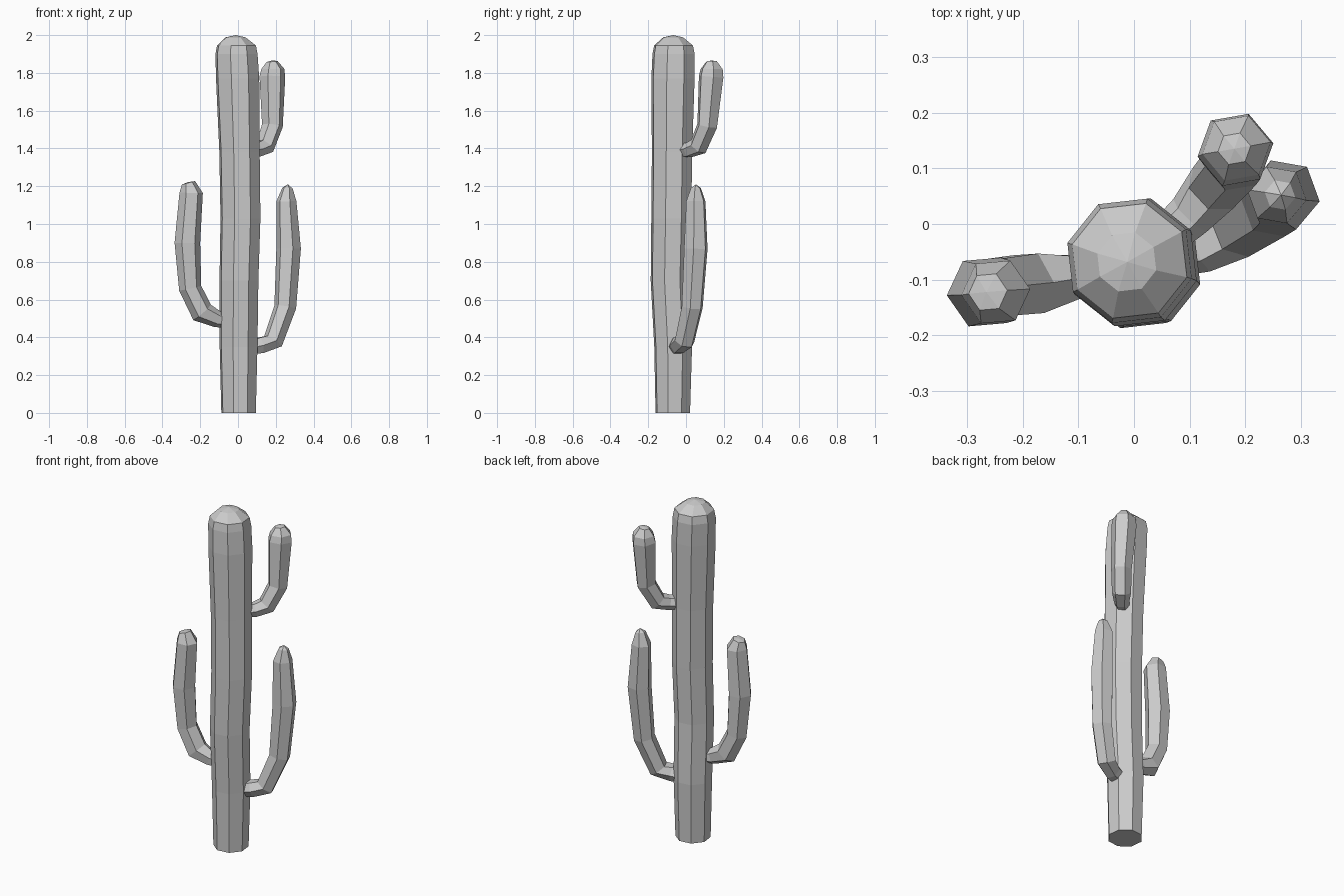
import bpy, bmesh
from math import cos, sin, tau, radians
from mathutils import Vector

cube = bpy.data.objects.get("Cube")
if cube:
    bpy.data.objects.remove(cube, do_unlink=True)

grey = bpy.data.materials.new("plain grey")
grey.use_nodes = True
colour = (0.6, 0.6, 0.6, 1)
grey.diffuse_color = colour
grey.node_tree.nodes["Principled BSDF"].inputs["Base Color"].default_value = colour


def stem(name, sides, phase, path, tip, level=False):
    """Sweep a polygon along (x, y, z, radius) stations and close it with a fan at the tip."""
    bm = bmesh.new()
    centres = [Vector(p[:3]) for p in path]
    rings = []
    for i, c in enumerate(centres):
        along = centres[min(i + 1, len(path) - 1)] - centres[max(i - 1, 0)]
        turn = Vector((0, 0, 1)).rotation_difference(along)
        ring = []
        for k in range(sides):
            a = radians(phase) + tau * k / sides
            offset = Vector((cos(a), sin(a), 0)) * path[i][3]
            if not level:
                offset = turn @ offset
            ring.append(bm.verts.new(c + offset))
        rings.append(ring)
    for low, high in zip(rings, rings[1:]):
        for k in range(sides):
            n = (k + 1) % sides
            bm.faces.new((low[k], low[n], high[n], high[k]))
    bm.faces.new(rings[0][::-1])
    apex = bm.verts.new(tip)
    for k in range(sides):
        bm.faces.new((rings[-1][k], rings[-1][(k + 1) % sides], apex))
    bmesh.ops.recalc_face_normals(bm, faces=bm.faces)
    mesh = bpy.data.meshes.new(name)
    bm.to_mesh(mesh)
    bm.free()
    mesh.materials.append(grey)
    obj = bpy.data.objects.new(name, mesh)
    bpy.context.collection.objects.link(obj)
    return obj


# Trunk: slightly wavy octagonal column with a domed top
stem("trunk", 8, 29, [
    (0.003, -0.07, 0, 0.095),
    (0.003, -0.068, 0.35, 0.104),
    (0.005, -0.084, 0.7, 0.107),
    (0.013, -0.078, 1.03, 0.11),
    (0.008, -0.074, 1.38, 0.111),
    (-0.002, -0.069, 1.77, 0.119),
    (-0.008, -0.066, 1.9, 0.116),
    (-0.008, -0.066, 1.945, 0.107),
    (-0.013, -0.068, 1.988, 0.055),
], (-0.012, -0.068, 2.0), level=True)

# Arm on the right side, bending up from mid height
stem("right_arm", 6, 5, [
    (-0.04, -0.08, 0.485, 0.036),
    (-0.11, -0.095, 0.497, 0.045),
    (-0.19, -0.108, 0.532, 0.062),
    (-0.253, -0.115, 0.66, 0.06),
    (-0.268, -0.122, 0.9, 0.068),
    (-0.248, -0.122, 1.165, 0.062),
    (-0.262, -0.122, 1.218, 0.036),
], (-0.265, -0.122, 1.222))

# Long low arm on the left side
stem("left_arm", 6, -10, [
    (0.04, -0.06, 0.345, 0.04),
    (0.12, -0.04, 0.358, 0.048),
    (0.185, -0.008, 0.378, 0.055),
    (0.25, 0.033, 0.56, 0.059),
    (0.268, 0.052, 0.87, 0.066),
    (0.256, 0.052, 1.12, 0.054),
    (0.262, 0.052, 1.19, 0.028),
], (0.264, 0.052, 1.21))

# Short upper arm at the back left
stem("upper_back_arm", 6, 10, [
    (0.05, -0.03, 1.388, 0.036),
    (0.1, 0.015, 1.392, 0.042),
    (0.142, 0.065, 1.41, 0.052),
    (0.182, 0.112, 1.52, 0.056),
    (0.182, 0.133, 1.78, 0.069),
    (0.184, 0.136, 1.82, 0.062),
    (0.18, 0.135, 1.86, 0.03),
], (0.18, 0.135, 1.866))
